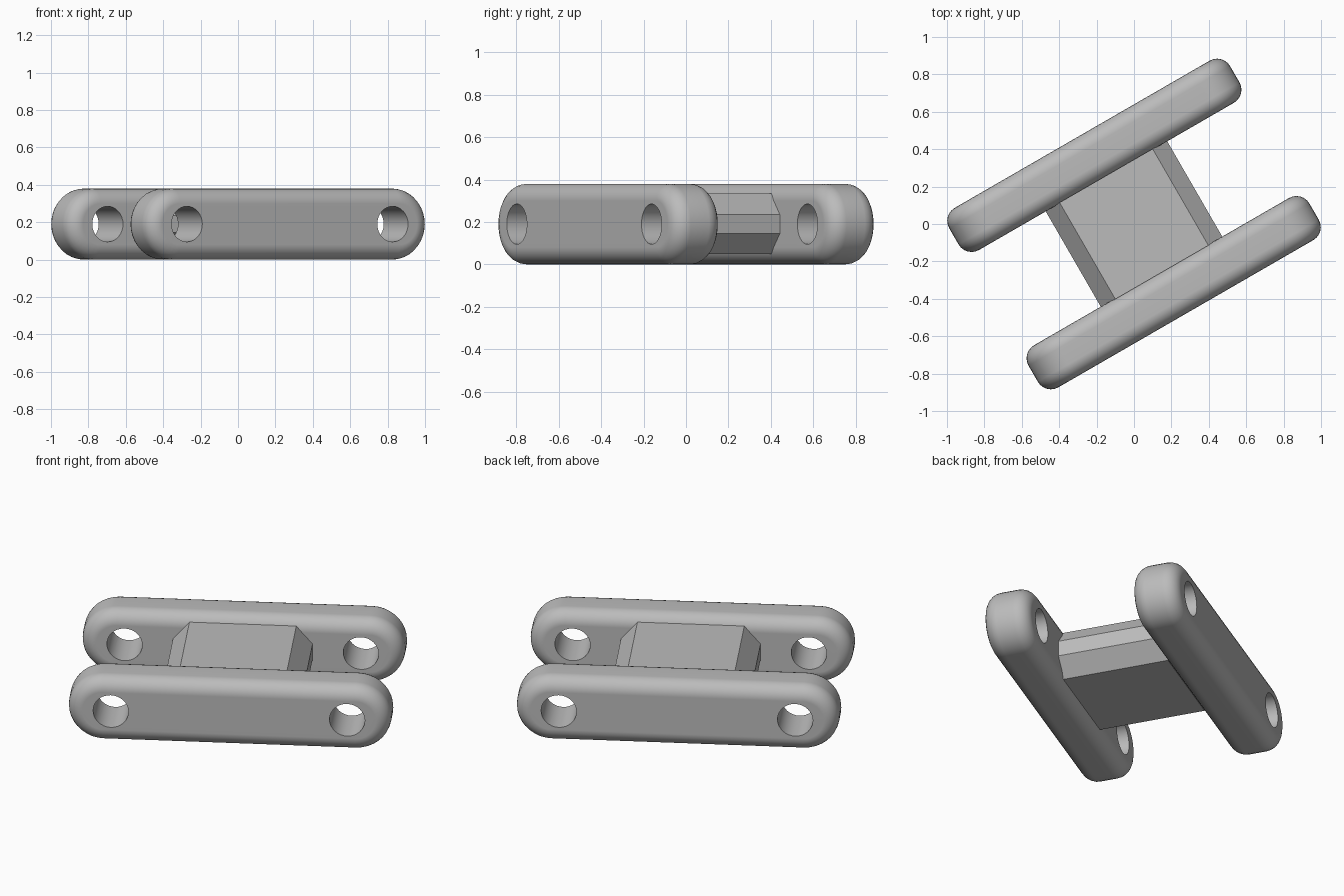
import bpy, bmesh, math
from mathutils import Matrix, Vector

if "Cube" in bpy.data.objects:
    bpy.data.objects.remove(bpy.data.objects["Cube"])

TURN = math.radians(30)      # whole link is turned about z
MID_Z = 0.19                 # height of the centre line
HALF_LEN, RADIUS = 0.867, 0.19
HALF_THICK, ROUND = 0.13, 0.08
BAR_OFFSET = 0.424
HOLE_X, HOLE_R = 0.635, 0.095

grey = bpy.data.materials.new("plain grey")
grey.diffuse_color = (0.5, 0.5, 0.5, 1)
grey.use_nodes = True
grey.node_tree.nodes["Principled BSDF"].inputs["Base Color"].default_value = grey.diffuse_color


def loft(name, rings, offset=0.0):
    """Skin a list of closed rings, cap both ends, and place in the turned frame."""
    bm = bmesh.new()
    rows = [[bm.verts.new(p) for p in ring] for ring in rings]
    n = len(rows[0])
    for a, b in zip(rows, rows[1:]):
        for i in range(n):
            j = (i + 1) % n
            bm.faces.new((a[i], a[j], b[j], b[i]))
    bm.faces.new(rows[0])
    bm.faces.new(rows[-1])
    bmesh.ops.recalc_face_normals(bm, faces=bm.faces)
    mesh = bpy.data.meshes.new(name)
    bm.to_mesh(mesh)
    bm.free()
    mesh.materials.append(grey)
    obj = bpy.data.objects.new(name, mesh)
    bpy.context.collection.objects.link(obj)
    turn = Matrix.Rotation(TURN, 4, 'Z')
    obj.matrix_world = turn @ Matrix.Translation(Vector((0, offset, MID_Z)))
    return obj


def stadium(y, inset, seg=18):
    """Round-ended outline in the xz plane, shrunk by inset."""
    r, c = RADIUS - inset, HALF_LEN - RADIUS
    pts = []
    for side in (0, 1):
        cx = c if side == 0 else -c
        for k in range(seg + 1):
            a = -math.pi / 2 + math.pi * side + math.pi * k / seg
            pts.append((cx + r * math.cos(a), y, r * math.sin(a)))
    return pts


def circle(x, y, r, seg=32):
    return [(x + r * math.cos(2 * math.pi * k / seg), y,
             r * math.sin(2 * math.pi * k / seg)) for k in range(seg)]


def make_bar(name, offset):
    # rounded edge profile, front half then mirrored back half
    steps = [math.pi / 2 * k / 6 for k in range(7)]
    front = [(-(HALF_THICK - ROUND) - ROUND * math.cos(t), ROUND * (1 - math.sin(t)))
             for t in steps]
    profile = front + [(-y, inset) for y, inset in reversed(front)]
    bar = loft(name, [stadium(y, inset) for y, inset in profile], offset)

    # pin holes
    for x in (-HOLE_X, HOLE_X):
        cutter = loft("hole_cutter", [circle(x, -0.3, HOLE_R), circle(x, 0.3, HOLE_R)], offset)
        cutter.hide_render = True
        cut = bar.modifiers.new("pin hole", 'BOOLEAN')
        cut.operation, cut.solver, cut.object = 'DIFFERENCE', 'EXACT', cutter
        bpy.context.view_layer.objects.active = bar
        bpy.ops.object.modifier_apply(modifier=cut.name)
        bpy.data.objects.remove(cutter)

    bpy.ops.object.select_all(action='DESELECT')
    bar.select_set(True)
    bpy.context.view_layer.objects.active = bar
    bpy.ops.object.shade_smooth_by_angle(angle=math.radians(35))
    weighted = bar.modifiers.new("flat sides", 'WEIGHTED_NORMAL')
    weighted.keep_sharp = True


# Two side bars
make_bar("front_bar", -BAR_OFFSET)
make_bar("back_bar", BAR_OFFSET)

# Eight-sided block joining the bars
section = [(0.375, -0.045), (0.375, 0.045), (0.287, 0.145), (-0.287, 0.145),
           (-0.375, 0.045), (-0.375, -0.045), (-0.287, -0.142), (0.287, -0.142)]
loft("centre_block", [[(x, y, z) for x, z in section] for y in (-0.298, 0.298)])
